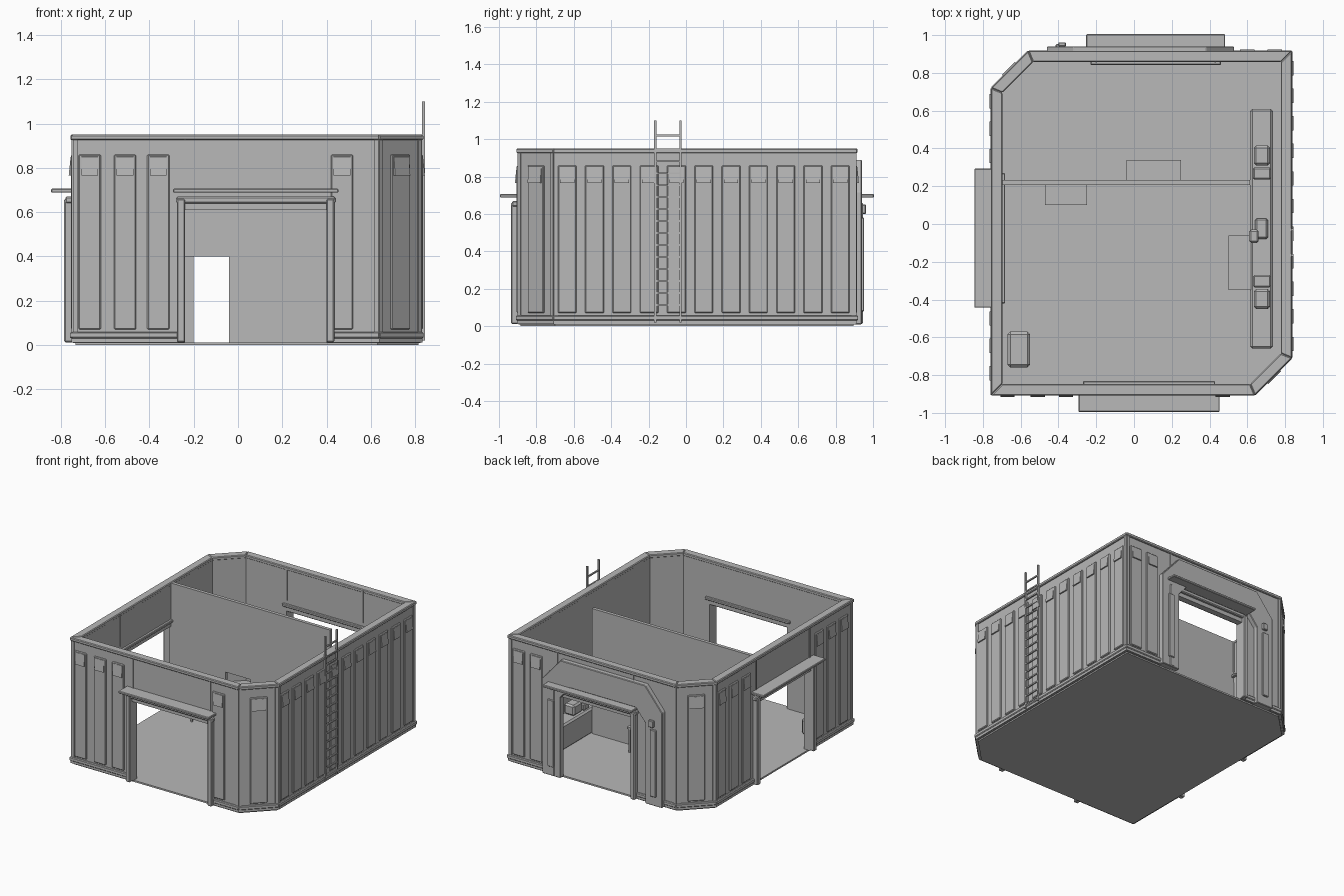
import bpy, bmesh
from mathutils import Vector

cube = bpy.data.objects.get("Cube")
if cube:
    bpy.data.objects.remove(cube, do_unlink=True)

GREY = (0.48, 0.48, 0.48, 1)
mat = bpy.data.materials.new("plain grey")
mat.use_nodes = True
mat.diffuse_color = GREY
mat.node_tree.nodes["Principled BSDF"].inputs["Base Color"].default_value = GREY

# Outer wall outline, counter-clockwise from the front left corner
OUTLINE = [Vector(p) for p in [(-.745, -.895), (.635, -.895), (.825, -.705),
                               (.825, .905), (-.555, .905), (-.745, .715)]]
NAMES = ["front", "front_chamfer", "ladder_side", "back", "back_chamfer", "side"]
# Door openings: wall number -> start and end along that wall
DOORS = {0: (.505, 1.145), 3: (.395, 1.025), 5: (.475, 1.105)}
COUNT = len(OUTLINE)
T = .045          # wall thickness
HEAD = .62        # door head height


def finish(name, bm, bevel=0):
    bmesh.ops.recalc_face_normals(bm, faces=bm.faces)
    mesh = bpy.data.meshes.new(name)
    bm.to_mesh(mesh)
    bm.free()
    mesh.materials.append(mat)
    obj = bpy.data.objects.new(name, mesh)
    bpy.context.collection.objects.link(obj)
    if bevel:
        mod = obj.modifiers.new("Bevel", "BEVEL")
        mod.width, mod.segments = bevel, 1
    return obj


def sweep(bm, points, vec):
    """Add a solid made by extruding a flat polygon along vec."""
    face = bm.faces.new([bm.verts.new(p) for p in points])
    new = bmesh.ops.extrude_face_region(bm, geom=[face], use_keep_orig=True)["geom"]
    bmesh.ops.translate(bm, vec=vec, verts=[v for v in new if isinstance(v, bmesh.types.BMVert)])


def solid(name, points, vec, bevel=0):
    bm = bmesh.new()
    sweep(bm, points, vec)
    return finish(name, bm, bevel)


def box(name, x, y, z, bevel=0):
    pts = [(x[0], y[0], z[0]), (x[1], y[0], z[0]), (x[1], y[1], z[0]), (x[0], y[1], z[0])]
    return solid(name, pts, (0, 0, z[1] - z[0]), bevel)


def axes(i):
    u = (OUTLINE[(i + 1) % COUNT] - OUTLINE[i]).normalized()
    return u, Vector((u.y, -u.x))


def on_wall(i, u, d, z):
    """Point at distance u along wall i, d outwards, height z."""
    along, out = axes(i)
    p = OUTLINE[i] + along * u + out * d
    return Vector((p.x, p.y, z))


def wall_box(name, i, u, d, z, bevel=0):
    pts = [on_wall(i, a, b, z[0]) for a, b in
           ((u[0], d[0]), (u[1], d[0]), (u[1], d[1]), (u[0], d[1]))]
    return solid(name, pts, (0, 0, z[1] - z[0]), bevel)


def corner(i, d):
    """Mitred outline corner moved outwards by d."""
    i %= COUNT
    a, b = axes(i - 1 if i else COUNT - 1)[1], axes(i)[1]
    p = OUTLINE[i] + (a + b) * d / (1 + a.dot(b))
    return Vector((p.x, p.y, 0))


def band(name, d_in, d_out, z0, z1, gaps=False, bevel=0):
    """Strip of wall all the way round, optionally broken at the doors."""
    up = Vector((0, 0, z0))
    bm = bmesh.new()
    for i in range(COUNT):
        start = [corner(i, d_in), corner(i, d_out)]
        end = [corner(i + 1, d_in), corner(i + 1, d_out)]
        pieces = [(start, end)]
        if gaps and i in DOORS:
            a, b = [[on_wall(i, u, d, 0) for d in (d_in, d_out)] for u in DOORS[i]]
            pieces = [(start, a), (b, end)]
        for s, e in pieces:
            sweep(bm, [p + up for p in (s[0], s[1], e[1], e[0])], (0, 0, z1 - z0))
    return finish(name, bm, bevel)


def panel(i, u, width=.1):
    """Raised wall panel with a sloping hood at its top."""
    wall_box(NAMES[i] + "_panel", i, (u, u + width), (-.005, .01), (.07, .86), .005)
    hood = [(0, .855), (.011, .85), (.02, .765), (0, .765)]
    e = on_wall(i, u + width - .012, 0, 0) - on_wall(i, u + .012, 0, 0)
    solid(NAMES[i] + "_panel_hood", [on_wall(i, u + .012, d, z) for d, z in hood], e)


# Floor and walls
solid("floor", [corner(i, -.01) for i in range(COUNT)], (0, 0, .012))
band("lower_wall", -T, 0, .01, HEAD, gaps=True)
band("upper_wall", -T, 0, HEAD, .945)
band("top_rim", -T - .003, .012, .925, .95, bevel=.005)
band("bottom_rim", -.01, .014, .03, .058, gaps=True, bevel=.005)
band("base_strip", -.01, .008, .012, .03, gaps=True)

# Corner posts
for i in range(COUNT):
    length = (OUTLINE[(i + 1) % COUNT] - OUTLINE[i]).length
    for u in (0, length - .02):
        wall_box("corner_post", i, (u, u + .02), (-.01, .007), (.012, .93))

# Wall panels
for u in (.025, .185, .335, 1.165):
    panel(0, u)
for n in range(11):
    panel(2, .02 + n * .146)
for u in (.03, .175):
    panel(3, u)
for u in (.015, .16, .305, 1.165, 1.31, 1.455):
    panel(5, u)
for i in (1, 4):
    panel(i, .075, .12)

# Door frames, canopies and seams
for i, (u0, u1) in DOORS.items():
    n = NAMES[i]
    for u in (u0 - .035, u1):
        wall_box(n + "_door_post", i, (u, u + .035), (-.01, .04), (.012, .66), .005)
    wall_box(n + "_door_beam", i, (u0 - .04, u1 + .04), (-.01, .035), (.64, .67), .006)
    wall_box(n + "_door_head", i, (u0, u1), (-.03, .015), (HEAD - .01, .645))
    wall_box(n + "_canopy", i, (u0 - .053, u1 + .053), (-.005, .1), (.688, .706), .004)
    wall_box(n + "_inner_rail", i, (u0 - .03, u1 + .03), (-T - .018, -T + .005), (.655, .675), .004)
    for u in (u0, u1):
        wall_box(n + "_seam", i, (u - .005, u + .005), (-T - .004, .006), (.7, .945))

# Armoured surround on the back door
arch = [(-.46, .01), (-.46, .72), (-.32, .89), (.38, .89), (.53, .72), (.53, .01),
        (.38, .01), (.38, .61), (.3, .705), (-.24, .705), (-.32, .61), (-.32, .01)]
# Wall behind the surround stays open at the door, so only the rim overlaps it
solid("back_surround", [(x, .9, z) for x, z in arch], (0, .04, 0), .004)
for x in (-.415, .43):
    box("surround_strip", (x, x + .05), (.935, .952), (.08, .58), .004)
box("door_keypad", (-.4, -.36), (.94, .962), (.6, .65), .004)

# Ladder
for y in (-.165, -.03):
    box("ladder_rail", (.832, .844), (y - .006, y + .006), (.02, 1.1))
for n in range(15):
    z = .05 + n * .064
    box("ladder_rung", (.833, .843), (-.165, -.03), (z - .005, z + .005))
box("ladder_top_rung", (.833, .843), (-.165, -.03), (1.015, 1.025))

# Partition with a doorway
PY = (.207, .232)
box("partition_left", (-.71, -.25), PY, (.01, .945))
box("partition_right", (-.04, .615), PY, (.01, .945))
box("partition_head", (-.25, -.04), PY, (.4, .945))

# Counter, desks and equipment
box("counter", (.615, .735), (-.66, .61), (.01, .2), .012)
box("back_desk", (-.04, .25), (.23, .34), (.185, .2))
box("front_desk", (-.47, -.25), (.1, .21), (.185, .2))
box("counter_desk", (.5, .62), (-.35, -.06), (.185, .2))
for x, y in ((-.03, .33), (.235, .33), (-.46, .11), (-.265, .11), (.51, -.34), (.51, -.075)):
    box("desk_leg", (x - .006, x + .006), (y - .006, y + .006), (.01, .19))
for y, s in ((.32, 1), (-.355, -1)):
    box("machine_body", (.635, .72), sorted((y - s * .01, y + s * .095)), (.2, .28), .012)
    box("machine_front", (.63, .725), sorted((y - s * .085, y - s * .02)), (.2, .25), .008)
box("lamp_base", (.64, .71), (-.08, .03), (.2, .225), .01)
box("lamp_head", (.61, .66), (-.1, -.03), (.225, .27), .01)
box("storage_chest", (-.67, -.55), (-.76, -.57), (.01, .13), .015)
